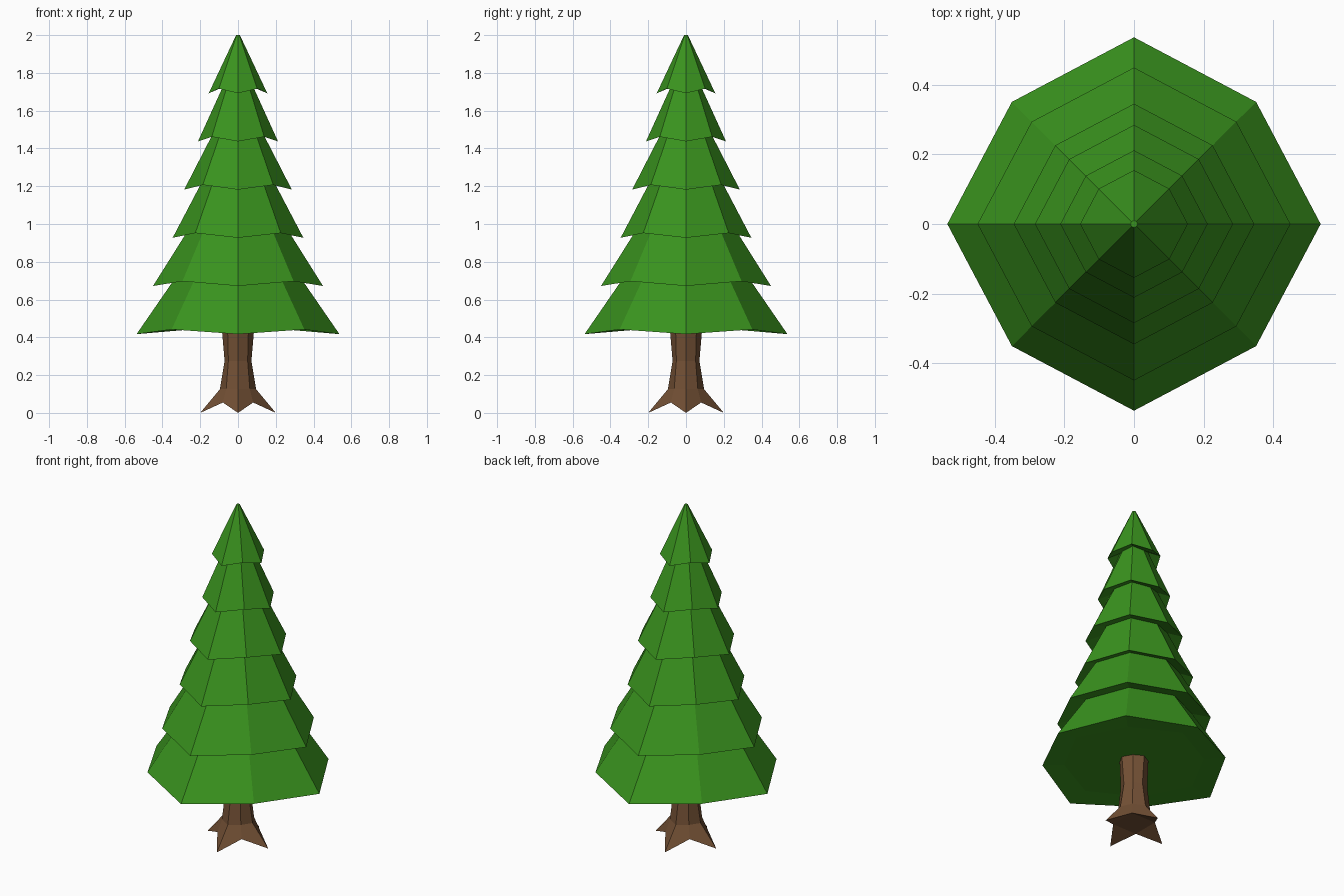
import bpy, bmesh
from math import cos, sin, pi

if "Cube" in bpy.data.objects:
    bpy.data.objects.remove(bpy.data.objects["Cube"])


def material(name, color):
    m = bpy.data.materials.new(name)
    m.diffuse_color = color
    m.use_nodes = True
    m.node_tree.nodes["Principled BSDF"].inputs["Base Color"].default_value = m.diffuse_color
    return m


def loft(name, rings, mat, star_base=False):
    """Stack octagon rings (axis radius, axis z, diagonal radius, diagonal z) from bottom to top."""
    bm = bmesh.new()
    loops = []
    for ra, za, rd, zd in rings:
        loop = []
        for i in range(8):
            r, z = (rd, zd) if i % 2 else (ra, za)
            loop.append(bm.verts.new((r * cos(i * pi / 4), r * sin(i * pi / 4), z)))
        loops.append(loop)
    for low, high in zip(loops, loops[1:]):
        for i in range(8):
            j = (i + 1) % 8
            bm.faces.new((low[i], low[j], high[j], high[i]))
    bm.faces.new(loops[-1])
    base = loops[0]
    if star_base:
        # Square under the trunk plus one triangle under each root
        bm.faces.new(base[1::2])
        for i in range(0, 8, 2):
            bm.faces.new((base[i - 1], base[i], base[i + 1]))
    else:
        bm.faces.new(base)
    bmesh.ops.recalc_face_normals(bm, faces=bm.faces[:])
    mesh = bpy.data.meshes.new(name)
    bm.to_mesh(mesh)
    bm.free()
    mesh.materials.append(mat)
    obj = bpy.data.objects.new(name, mesh)
    bpy.context.collection.objects.link(obj)
    return obj


green = material("needles", (0.042, 0.295, 0.013, 1))
brown = material("bark", (0.17, 0.08, 0.035, 1))

# Trunk with four flared roots on the axes
loft("trunk", [
    (0.2, 0.0, 0.113, 0.055),
    (0.096, 0.125, 0.088, 0.128),
    (0.071, 0.275, 0.072, 0.275),
    (0.086, 0.45, 0.078, 0.45),
], brown, star_base=True)

# Foliage: each tier is an inner notch ring followed by a drooping tip ring
tip_radius = [0.537, 0.45, 0.346, 0.285, 0.212, 0.155]
notch_radius = [0.41, 0.34, 0.27, 0.196, 0.138, 0.082]
K = 0.925
rings = []
for i, (tip, notch) in enumerate(zip(tip_radius, notch_radius)):
    z = 0.417 + 0.255 * i
    notch_z = z + (0.023 if i == 0 else 0.031)
    rings.append((notch, notch_z, notch * K, notch_z + (0 if i == 0 else 0.02)))
    rings.append((tip, z, tip * K, z + 0.025))
rings.append((0.01, 2.0, 0.01, 2.0))
loft("foliage", rings, green)
